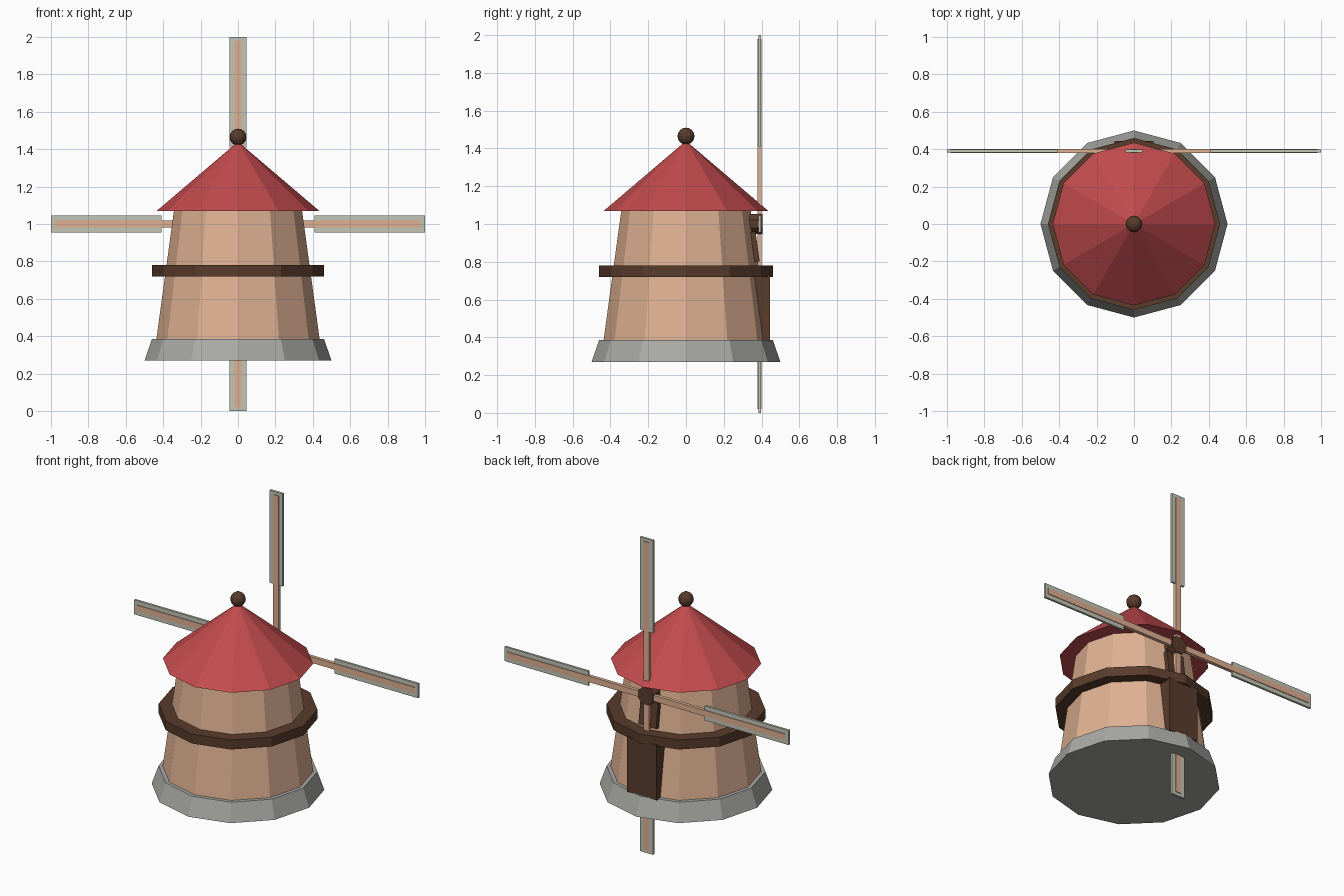
import bpy
import math
from mathutils import Matrix, Vector

if "Cube" in bpy.data.objects:
    bpy.data.objects.remove(bpy.data.objects["Cube"])


def material(name, rgb):
    m = bpy.data.materials.new(name)
    m.diffuse_color = (*rgb, 1)
    m.use_nodes = True
    m.node_tree.nodes["Principled BSDF"].inputs["Base Color"].default_value = m.diffuse_color
    return m


STONE = material("stone", (0.40, 0.40, 0.38))
PLASTER = material("plaster", (0.74, 0.44, 0.29))
RED = material("roof_red", (0.54, 0.07, 0.075))
WOOD = material("dark_wood", (0.10, 0.045, 0.025))
CANVAS = material("canvas", (0.55, 0.56, 0.47))
AXIS = Vector((0, 0.39, 1.0))


def make(name, verts, faces, mat):
    me = bpy.data.meshes.new(name)
    me.from_pydata(verts, [], faces)
    ob = bpy.data.objects.new(name, me)
    me.materials.append(mat)
    bpy.context.collection.objects.link(ob)
    return ob


def frustum(name, r0, r1, z0, z1, mat, n=12):
    """Closed n-sided frustum with corners on the axes; r1 = 0 gives a cone."""
    def ring(r, z):
        return [(r * math.cos(2 * math.pi * i / n), r * math.sin(2 * math.pi * i / n), z)
                for i in range(n)]
    if r1 == 0:
        verts = ring(r0, z0) + [(0, 0, z1)]
        sides = [(i, (i + 1) % n, n) for i in range(n)]
        caps = [tuple(reversed(range(n)))]
    else:
        verts = ring(r0, z0) + ring(r1, z1)
        sides = [(i, (i + 1) % n, n + (i + 1) % n, n + i) for i in range(n)]
        caps = [tuple(reversed(range(n))), tuple(range(n, 2 * n))]
    return make(name, verts, sides + caps, mat)


def box(name, lo, hi, mat):
    verts = [(x, y, z) for z in (lo[2], hi[2]) for y in (lo[1], hi[1]) for x in (lo[0], hi[0])]
    faces = [(0, 2, 3, 1), (4, 5, 7, 6), (0, 1, 5, 4), (2, 6, 7, 3), (0, 4, 6, 2), (1, 3, 7, 5)]
    return make(name, verts, faces, mat)


# Tower body, from the ground up
frustum("stone_base", 0.50, 0.46, 0.27, 0.385, STONE)
frustum("tower", 0.437, 0.342, 0.38, 1.075, PLASTER)
frustum("gallery_ring", 0.46, 0.46, 0.72, 0.78, WOOD)
frustum("roof", 0.435, 0, 1.07, 1.44, RED)

# Ball on the roof tip
bpy.ops.mesh.primitive_uv_sphere_add(segments=12, ring_count=8, radius=0.045, location=(0, 0, 1.465))
ball = bpy.context.object
ball.name = "roof_ball"
ball.data.materials.append(WOOD)

# Door and leaning window on the back wall
box("door", (-0.105, 0.36, 0.38), (0.105, 0.445, 0.73), WOOD)
window = box("window", (-0.062, -0.05, -0.08), (0.062, 0.009, 0.08), WOOD)
window.matrix_world = Matrix.Translation((0, 0.37, 0.88)) @ Matrix.Rotation(math.radians(7.8), 4, 'X')

# Hub on its axle
hub = frustum("hub", 0.058, 0.058, -0.06, 0.016, WOOD, 8)
hub.matrix_world = (Matrix.Translation(AXIS) @ Matrix.Rotation(math.radians(-90), 4, 'X')
                    @ Matrix.Rotation(math.radians(22.5), 4, 'Z'))

# Four sails: a spar with a thin canvas panel
for k in range(4):
    turn = Matrix.Translation(AXIS) @ Matrix.Rotation(k * math.pi / 2, 4, 'Y')
    spar = box(f"spar_{k + 1}", (-0.019, -0.011, 0), (0.019, 0.011, 0.98), PLASTER)
    panel = box(f"sail_{k + 1}", (-0.046, -0.007, 0.41), (0.046, 0.007, 1.0), CANVAS)
    spar.matrix_world = turn
    panel.matrix_world = turn
